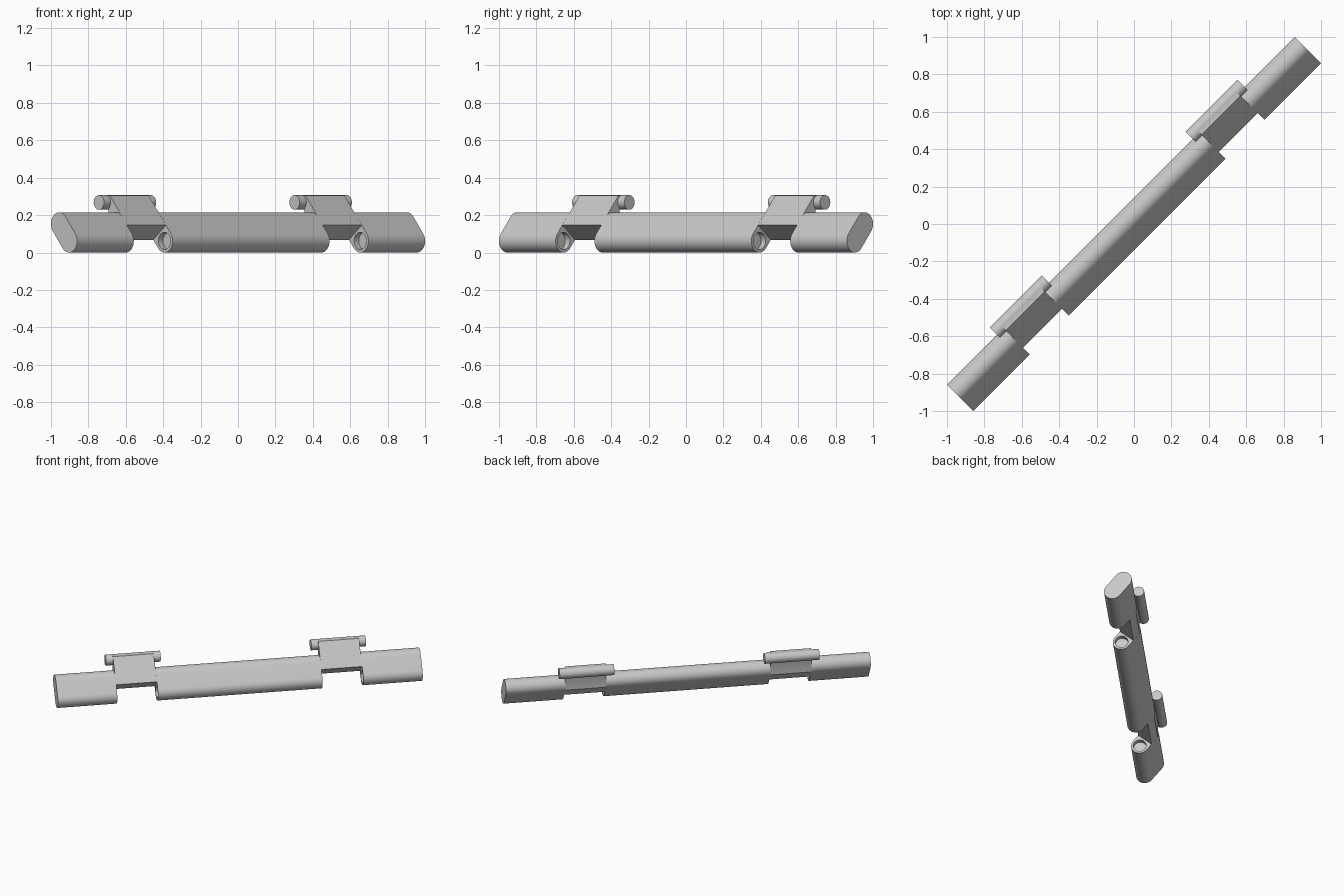
import bpy, bmesh, math

cube = bpy.data.objects.get("Cube")
if cube:
    bpy.data.objects.remove(cube, do_unlink=True)

gray = bpy.data.materials.new("plain gray")
gray.use_nodes = True
gray.diffuse_color = (0.58, 0.58, 0.58, 1)
gray.node_tree.nodes["Principled BSDF"].inputs["Base Color"].default_value = (0.58, 0.58, 0.58, 1)

# Parts are made along local x, with profiles in (y, z), then turned to the diagonal
TURN = math.radians(45)
HALF = 1.315                    # half length of the bar
NOTCH, NOTCH_HALF = 0.74, 0.147  # notch centre and half width
R = 0.062                       # rounding radius of the bar
UPPER, LOWER = (0.037, 0.153), (-0.037, 0.062)


def arc(center, radius, start, end, steps):
    """Points along an arc, angles in degrees."""
    points = []
    for i in range(steps + 1):
        a = math.radians(start + (end - start) * i / steps)
        points.append((center[0] + radius * math.cos(a), center[1] + radius * math.sin(a)))
    return points


def circle(center, radius, steps=32):
    return arc(center, radius, 0, 360, steps)[:-1]


def extrude(name, profile, x0, x1):
    """Closed prism from a profile, running from x0 to x1."""
    bm = bmesh.new()
    face = bm.faces.new([bm.verts.new((x0, y, z)) for y, z in profile])
    moved = bmesh.ops.extrude_face_region(bm, geom=[face])["geom"]
    verts = [v for v in moved if isinstance(v, bmesh.types.BMVert)]
    bmesh.ops.translate(bm, verts=verts, vec=(x1 - x0, 0, 0))
    bmesh.ops.recalc_face_normals(bm, faces=bm.faces)
    mesh = bpy.data.meshes.new(name)
    bm.to_mesh(mesh)
    bm.free()
    mesh.materials.append(gray)
    obj = bpy.data.objects.new(name, mesh)
    obj.rotation_euler.z = TURN
    bpy.context.collection.objects.link(obj)
    return obj


def activate(obj):
    bpy.ops.object.select_all(action='DESELECT')
    obj.select_set(True)
    bpy.context.view_layer.objects.active = obj


def bore(obj, x):
    """Shallow round socket in the end face at x."""
    cutter = extrude("socket_cutter", circle(LOWER, 0.046), x - 0.035, x + 0.035)
    cutter.hide_render = True
    bpy.context.view_layer.update()
    mod = obj.modifiers.new("socket", 'BOOLEAN')
    mod.operation, mod.solver, mod.object = 'DIFFERENCE', 'EXACT', cutter
    activate(obj)
    bpy.ops.object.modifier_apply(modifier=mod.name)
    bpy.data.objects.remove(cutter, do_unlink=True)


def smooth(obj):
    activate(obj)
    bpy.ops.object.shade_smooth_by_angle(angle=math.radians(30))


# Leaning stadium profile of the bar
lean = math.degrees(math.atan2(UPPER[1] - LOWER[1], UPPER[0] - LOWER[0]))
stadium = arc(UPPER, R, lean - 90, lean + 90, 20) + arc(LOWER, R, lean + 90, lean + 270, 20)

# Three full bar sections with sockets facing the notches
inner, outer = NOTCH - NOTCH_HALF, NOTCH + NOTCH_HALF
for name, x0, x1, sockets in (
        ("right_bar", -HALF, -outer, [-outer]),
        ("middle_bar", -inner, inner, [-inner, inner]),
        ("left_bar", outer, HALF, [outer])):
    bar = extrude(name, stadium, x0, x1)
    for x in sockets:
        bore(bar, x)
    smooth(bar)

# Hinge blocks bridge the notches and carry the pins
PIN = (0.115, 0.268)
block_profile = [(-0.048, 0.146), (0.048, 0.068), (0.092, 0.124), (0.092, 0.26),
                 (0.115, 0.306), (0.083, 0.306)]
for side, center in (("right", -NOTCH), ("left", NOTCH)):
    smooth(extrude(side + "_hinge_block", block_profile,
                   center - NOTCH_HALF, center + NOTCH_HALF))
    smooth(extrude(side + "_hinge_pin", circle(PIN, 0.039), center - 0.197, center + 0.197))
